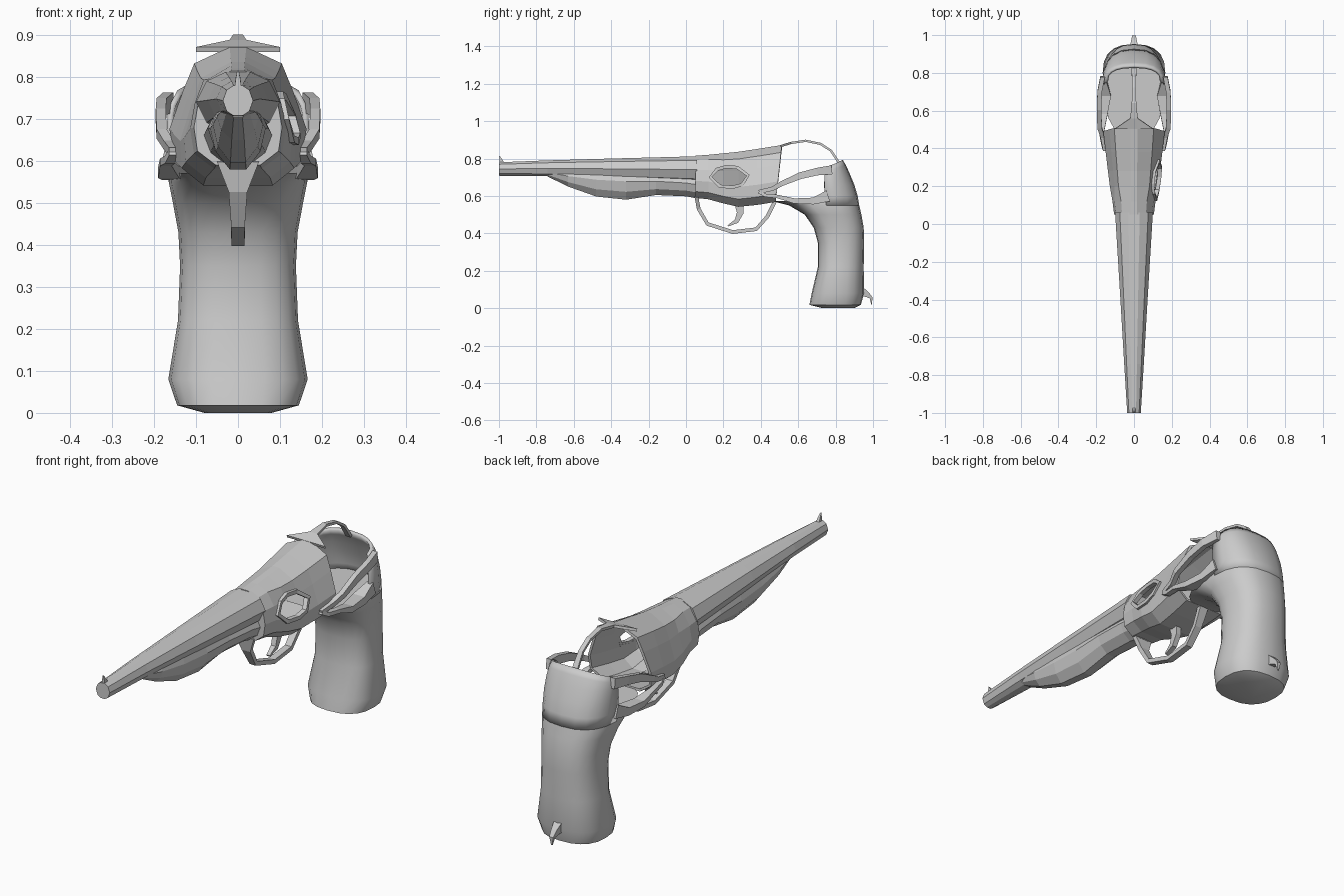
import bpy, bmesh
from math import sin, cos, pi
from mathutils import Vector
from mathutils.bvhtree import BVHTree

if "Cube" in bpy.data.objects:
    bpy.data.objects.remove(bpy.data.objects["Cube"])


def loft(name, rings, cap_start=True, cap_end=True, closed=True, smooth=False):
    """Skin a list of equal-length point rings."""
    bm = bmesh.new()
    rows = [[bm.verts.new(p) for p in ring] for ring in rings]
    n = len(rows[0])
    for a, b in zip(rows, rows[1:]):
        for i in range(n if closed else n - 1):
            j = (i + 1) % n
            bm.faces.new((a[i], a[j], b[j], b[i]))
    if closed and cap_start:
        bm.faces.new(rows[0])
    if closed and cap_end:
        bm.faces.new(rows[-1])
    bmesh.ops.recalc_face_normals(bm, faces=bm.faces)
    mesh = bpy.data.meshes.new(name)
    bm.to_mesh(mesh)
    bm.free()
    obj = bpy.data.objects.new(name, mesh)
    bpy.context.collection.objects.link(obj)
    if smooth:
        activate(obj)
        bpy.ops.object.shade_smooth_by_angle(angle=0.6)
    return obj


def activate(obj):
    bpy.ops.object.select_all(action='DESELECT')
    obj.select_set(True)
    bpy.context.view_layer.objects.active = obj


def apply_all(obj):
    activate(obj)
    for m in list(obj.modifiers):
        bpy.ops.object.modifier_apply(modifier=m.name)


def solidify(obj, thickness):
    m = obj.modifiers.new("wall", 'SOLIDIFY')
    m.thickness = thickness
    m.offset = -1
    apply_all(obj)


def band(name, pts, widths, heights, loop=False):
    """Flat strip of rectangular section along a path; width lies along x."""
    pts = [Vector(p) for p in pts]
    n, side, rings = len(pts), Vector((1, 0, 0)), []
    for i, p in enumerate(pts):
        a = pts[i - 1] if loop or i else p
        b = pts[(i + 1) % n] if loop or i < n - 1 else p
        up = (b - a).cross(side).normalized()
        w, h = widths[i % len(widths)], heights[i % len(heights)]
        rings.append([p + side * w * s + up * h * t
                      for s, t in ((1, 1), (-1, 1), (-1, -1), (1, -1))])
    if loop:
        rings.append(rings[0])
    return loft(name, rings, not loop, not loop)


def section(half, y, z0, z1, hw, lean=0.0):
    """Mirror a half outline of (x, height) fractions into a full ring."""
    full = half + [(-x, t) for x, t in reversed(half)]
    return [(x * hw, y + lean * t, z0 + (z1 - z0) * t) for x, t in full]


# Barrel: tapered, faceted, with a narrow flat along the top
barrel_half = [(.3, 1), (.75, .85), (1, .5), (.75, .15), (.3, 0)]
loft("barrel", [section(barrel_half, *s) for s in (
    (-1.0, .708, .78, .036), (-.74, .706, .79, .052),
    (-.4, .69, .80, .072), (.06, .67, .812, .10))])

# Front sight
band("front_sight", [(0, -.985, .775), (0, -.99, .795), (0, -.998, .815)],
     [.008, .006, .002], [.013, .007, .001])

# Fore-end under the barrel
fore_half = [(.8, 1), (1, .7), (.8, .3), (.3, 0)]
loft("fore_end", [section(fore_half, *s) for s in (
    (-.74, .704, .735, .035), (-.63, .65, .73, .05), (-.48, .597, .725, .06),
    (-.32, .58, .72, .066), (-.16, .605, .71, .072), (0, .598, .70, .078),
    (.07, .585, .69, .082))])

# Receiver: hollow shell, open at the rear
front_half = [(.15, 1), (.6, .9), (.9, .66), (1, .4), (.92, .15), (.5, 0)]
rear_half = [(.12, 1), (.64, .87), (.8, .66), (1, .36), (.97, .14), (.6, 0)]
receiver = loft("receiver", [
    section(front_half, .05, .59, .815, .105),
    section(front_half, .12, .582, .82, .114),
    section(rear_half, .20, .56, .828, .128),
    section(rear_half, .28, .542, .836, .138),
    section(rear_half, .38, .552, .851, .15),
    section(rear_half, .48, .568, .872, .163, .032)], cap_end=False)
solidify(receiver, .012)

# Window in the right side of the receiver, with a raised rim
window = [(.13, .70), (.165, .742), (.215, .757), (.275, .752),
          (.332, .71), (.30, .66), (.25, .647), (.18, .652)]
tree = BVHTree.FromObject(receiver, bpy.context.evaluated_depsgraph_get())
rim = [tree.ray_cast(Vector((1, y, z)), Vector((-1, 0, 0)))[0]
       for y, z in window]
cutter = loft("window_cutter", [[(x, y, z) for y, z in window]
                                for x in (.03, .4)])
cutter.hide_render = True
m = receiver.modifiers.new("window", 'BOOLEAN')
m.object, m.operation, m.solver = cutter, 'DIFFERENCE', 'EXACT'
apply_all(receiver)
bpy.data.objects.remove(cutter)
band("window_rim", rim, [.011], [.009], loop=True)

# Trigger guard and trigger
band("trigger_guard", [(0, y, z) for y, z in (
    (.055, .60), (.068, .53), (.115, .45), (.25, .407), (.375, .422),
    (.435, .49), (.475, .57))],
    [.05, .022, .016, .016, .016, .018, .022], [.010])
band("trigger", [(0, y, z) for y, z in (
    (.283, .56), (.29, .51), (.27, .465), (.225, .44))],
    [.014, .013, .012, .009], [.024, .018, .012, .004])

# Arched top strap from receiver to the back of the grip
band("top_strap", [(0, y, z) for y, z in (
    (.505, .866), (.56, .883), (.64, .895), (.72, .878), (.775, .842),
    (.82, .775))], [.10, .02, .012, .011, .011, .014], [.006])

# Side straps joining receiver and grip, on both sides
for s, label in ((1, "right"), (-1, "left")):
    band("upper_side_strap_" + label, [(s * x, y, z) for x, y, z in (
        (.152, .39, .622), (.165, .46, .638), (.182, .51, .665),
        (.184, .61, .708), (.182, .70, .73), (.166, .78, .74))],
        [.012], [.010, .011, .013, .018, .02, .024])
    band("lower_side_strap_" + label, [(s * x, y, z) for x, y, z in (
        (.152, .39, .622), (.162, .425, .603), (.172, .49, .597),
        (.165, .58, .573), (.152, .68, .573), (.16, .76, .60))],
        [.012, .012, .014, .025, .03, .015], [.009, .009, .009, .014, .018, .03])


def power(v, e):
    return abs(v) ** e * (1 if v >= 0 else -1)


def oval(z, cy, front, back, hw, n=20, arc=2 * pi, dip=0):
    """Rounded-box ring about cy; arc=pi gives only the rear half."""
    ring, count = [], n if arc > 4 else n // 2 + 1
    for i in range(count):
        a = arc * i / (count if arc > 4 else count - 1)
        depth = back - cy if sin(a) >= -1e-6 else cy - front
        ring.append((hw * power(cos(a), .8), cy + depth * power(sin(a), .8),
                     z - dip * (1 - abs(sin(a)))))
    return ring


# Grip, flowing forward into the tang under the opening
loft("grip", [oval(*s) for s in (
    (0, .81, .73, .90, .08), (.018, .80, .66, .935, .145),
    (.08, .80, .672, .952, .166), (.22, .81, .705, .95, .143),
    (.35, .81, .705, .953, .138), (.43, .80, .683, .95, .142),
    (.50, .77, .635, .938, .155), (.55, .75, .55, .926, .165),
    (.572, .745, .46, .922, .16))], smooth=True)

# Open shell rising behind the tang
back_shell = loft("grip_back", [
    oval(z, cy, 0, back, hw, arc=pi, dip=dip) for z, cy, back, hw, dip in (
        (.55, .75, .926, .165, 0), (.60, .742, .918, .168, 0),
        (.66, .74, .90, .17, 0), (.72, .742, .875, .168, .01),
        (.765, .748, .855, .162, .03), (.793, .755, .838, .15, .035))],
    closed=False, smooth=True)
solidify(back_shell, .014)

# Small spur at the heel of the grip
band("heel_spur", [(0, .935, .09), (0, .97, .072), (0, .99, .055),
                   (0, .992, .02)], [.02, .014, .01, .003],
     [.025, .014, .008, .002])
